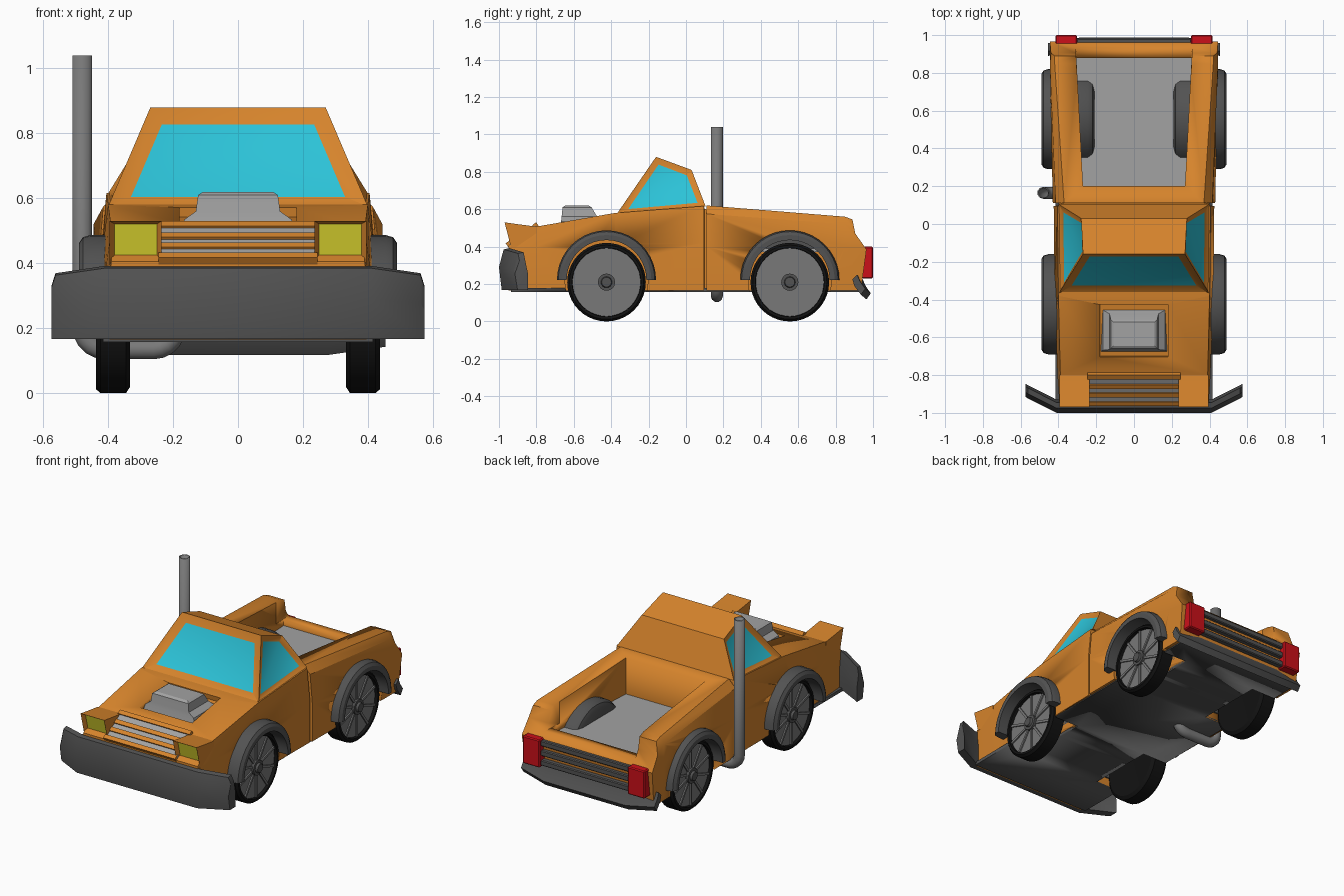
import bpy, bmesh, math
from mathutils import Matrix, Vector

if "Cube" in bpy.data.objects:
    bpy.data.objects.remove(bpy.data.objects["Cube"])


def material(name, rgb):
    m = bpy.data.materials.new(name)
    m.diffuse_color = (*rgb, 1)
    m.use_nodes = True
    m.node_tree.nodes["Principled BSDF"].inputs["Base Color"].default_value = m.diffuse_color
    return m


ORANGE = material("orange_paint", (0.67, 0.23, 0.025))
GLASS = material("glass", (0.025, 0.54, 0.68))
YELLOW = material("lamp_yellow", (0.75, 0.7, 0.03))
RED = material("lamp_red", (0.6, 0.005, 0.01))
BLACK = material("rubber", (0.006, 0.006, 0.006))
DARK = material("dark_grey", (0.085, 0.085, 0.085))
MID = material("mid_grey", (0.19, 0.19, 0.19))
LIGHT = material("light_grey", (0.36, 0.36, 0.36))


def finish(name, bm, *mats):
    bmesh.ops.remove_doubles(bm, verts=bm.verts, dist=1e-5)
    bmesh.ops.recalc_face_normals(bm, faces=bm.faces)
    me = bpy.data.meshes.new(name)
    bm.to_mesh(me)
    bm.free()
    for m in mats:
        me.materials.append(m)
    me.shade_smooth()
    me.set_sharp_from_angle(angle=math.radians(30))
    ob = bpy.data.objects.new(name, me)
    bpy.context.collection.objects.link(ob)
    return ob


def loft_bm(loops, closed=False, strip=False):
    bm = bmesh.new()
    rows = [[bm.verts.new(p) for p in lp] for lp in loops]
    n = len(rows[0])
    pairs = list(zip(rows, rows[1:])) + ([(rows[-1], rows[0])] if closed else [])
    for a, b in pairs:
        for i in range(n):
            j = (i + 1) % n
            bm.faces.new((a[i], a[j], b[j], b[i]))
    if not closed:
        for r in (rows[0], rows[-1]):
            if strip:
                for i in range(n // 2 - 1):
                    bm.faces.new((r[i], r[i + 1], r[n - 2 - i], r[n - 1 - i]))
            else:
                bm.faces.new(r)
    bmesh.ops.recalc_face_normals(bm, faces=bm.faces)
    return bm


def mirrored(half):
    return [(-x, y, z) for x, y, z in half] + [(x, y, z) for x, y, z in reversed(half)]


def lathe(name, prof, s, y, z, mat, full=True, n=32):
    # revolve an (x, radius) outline around an axle along x
    span = 2 * math.pi if full else math.pi
    ang = [span * i / n for i in range(n if full else n + 1)]
    loops = [[(s * x, y + r * math.cos(a), z + r * math.sin(a)) for x, r in prof] for a in ang]
    return finish(name, loft_bm(loops, closed=full), mat)


def box(name, size, loc, mat, rot=0, bevel=0):
    bm = bmesh.new()
    M = Matrix.Translation(loc) @ Matrix.Rotation(rot, 4, 'X') @ Matrix.Diagonal((*size, 1))
    bmesh.ops.create_cube(bm, size=1, matrix=M)
    if bevel:
        bmesh.ops.bevel(bm, geom=bm.edges[:], offset=bevel, segments=1, affect='EDGES')
    return finish(name, bm, mat)


def cut(ob, cutter):
    cutter.hide_render = True
    cutter.hide_set(True)
    m = ob.modifiers.new("cut", 'BOOLEAN')
    m.object, m.operation, m.solver = cutter, 'DIFFERENCE', 'EXACT'


def inset_panel(bm, test, width, depth):
    faces = [f for f in bm.faces if test(f.normal)]
    bmesh.ops.inset_individual(bm, faces=faces, thickness=width, depth=depth, use_even_offset=True)
    for f in faces:
        f.material_index = 1


# front body: y, top half width, top z, middle half width, middle z
rows = [(-.95, .39, .405, .395, .37), (-.80, .39, .507, .405, .40), (-.38, .40, .58, .42, .42),
        (.095, .405, .617, .425, .42), (.10, .385, .60, .40, .42), (.13, .385, .60, .40, .42)]
front = finish("front_body", loft_bm([mirrored([(xm, y, .165), (xm, y, zm), (xt, y, zt)])
               for y, xt, zt, xm, zm in rows], strip=True), ORANGE)

# cargo bed body
bed = finish("bed_body", loft_bm([
    mirrored([(.43, .11, .165), (.43, .11, .40), (.415, .11, .575), (.37, .11, .62)]),
    mirrored([(.435, .85, .165), (.445, .85, .40), (.445, .85, .52), (.42, .85, .56)]),
    mirrored([(.435, .935, .165), (.445, .965, .385), (.44, .905, .47), (.42, .89, .545)])],
    strip=True), ORANGE)


def prism(name, y0, x0, y1, x1, z0):
    return finish(name, loft_bm([mirrored([(x, y, z0), (x, y, .9)]) for y, x in ((y0, x0), (y1, x1))]), ORANGE)


cut(bed, prism("bed_cutter", .20, .27, .88, .305, .385))
cut(bed, prism("tailgate_cutter", .80, .302, 1.1, .316, .43))
finish("bed_floor", loft_bm([mirrored([(x, y, .37), (x, y, .39)]) for y, x in ((.20, .272), (.88, .307))]), LIGHT)

# underbody plate
under = box("underbody", (.83, 1.86, .02), (0, -.005, .168), DARK)

# cab with recessed windows
cab_bm = loft_bm([
    [(-.40, -.37, .575), (.40, -.37, .575), (.40, .105, .615), (-.40, .105, .615)],
    [(-.27, -.16, .88), (.27, -.16, .88), (.28, .03, .81), (-.28, .03, .81)]])
inset_panel(cab_bm, lambda n: n.y < -.6, .05, -.02)
inset_panel(cab_bm, lambda n: abs(n.x) > .6, .032, -.015)
finish("cab", cab_bm, ORANGE, GLASS)

# hood opening and engine intake
cut(front, box("hood_cutter", (.36, .28, .12), (0, -.57, .578), ORANGE, rot=.165))


def ring(hx, y0, y1, z):
    return [(-hx, y0, z), (hx, y0, z), (hx, y1, z), (-hx, y1, z)]


finish("engine_intake", loft_bm([ring(.175, -.675, -.45, .50), ring(.165, -.668, -.455, .535),
       ring(.13, -.665, -.475, .56), ring(.123, -.66, -.505, .61), ring(.108, -.645, -.52, .62)]), LIGHT)

# grille on the sloping nose
slope = math.atan2(.102, .15)
box("grille", (.49, .165, .02), (0, -.873, .459), LIGHT, slope)
for t in (.02, .36, .66, .97):
    box("grille_slat", (.49, .026, .03), (0, -.80 - .15 * t, .512 - .102 * t), ORANGE, slope)

for s in (-1, 1):
    # headlight pod
    prof = [(-.97, .53), (-.935, .395), (-.80, .395), (-.80, .507), (-.90, .52)]
    pod = loft_bm([[(s * x, y, z) for y, z in prof] for x in (.235, .395)])
    inset_panel(pod, lambda n: n.y < -.8, .015, -.022)
    finish("headlight", pod, ORANGE, YELLOW)
    # tail light
    box("tail_light", (.115, .06, .17), (s * .358, .97, .315), RED, bevel=.006)
    for y in (-.425, .555):
        # wheel arch opening and fender flare
        arch = lathe("arch_cutter", [(.25, 0), (.25, .222), (.6, .222), (.6, 0)], s, y, .215, DARK)
        for ob in ((front if y < 0 else bed), under):
            cut(ob, arch)
        lathe("fender_flare", [(.21, 0), (.21, .225), (.22, .25), (.245, .264), (.455, .265), (.478, .258),
              (.49, .24), (.49, .213), (.25, .213), (.25, 0)], s, y, .222, DARK, full=False, n=20)
        # tyre, rim, hub and spokes
        lathe("tyre", [(.335, 0), (.332, .19), (.345, .21), (.423, .21), (.437, .198), (.437, .184),
              (.40, .18), (.40, 0)], s, y, .21, BLACK, n=40)
        lathe("rim", [(.39, 0), (.39, .184), (.418, .184), (.418, 0)], s, y, .21, MID, n=40)
        lathe("hub", [(.41, 0), (.41, .046), (.436, .046), (.436, .03), (.45, .026), (.45, 0)], s, y, .21, DARK, n=16)
        bm = bmesh.new()
        for k in range(10):
            M = (Matrix.Translation((s * .419, y, .21)) @ Matrix.Rotation(k * math.pi / 5, 4, 'X')
                 @ Matrix.Translation((0, 0, .112)) @ Matrix.Diagonal((.014, .014, .144, 1)))
            bmesh.ops.create_cube(bm, size=1, matrix=M)
        finish("spokes", bm, MID)

# front bumper with swept-back ends
prof = [(-.945, .392), (-.975, .385), (-1.0, .29), (-.985, .167), (-.93, .167), (-.93, .29)]
stations = [(-.575, .085, .28), (-.562, .077, .10), (-.41, 0, 0), (.41, 0, 0), (.562, .077, .10), (.575, .085, .28)]
finish("front_bumper", loft_bm([[(x, y + dy, z - max(0, z - .167) * k) for y, z in prof]
       for x, dy, k in stations]), DARK)

# rear bumper and tailgate bars
prof = [(.92, .20), (.945, .225), (.96, .19), (.988, .15), (.965, .118), (.93, .165)]
finish("rear_bumper", loft_bm([[(x, y - dy, z + dz) for y, z in prof] for x, dy, dz in
       ((-.455, .03, .025), (-.28, 0, 0), (.28, 0, 0), (.455, .03, .025))]), DARK)
for z in (.375, .315, .255):
    box("tailgate_bar", (.61, .035, .034), (0, .965, z), DARK, bevel=.005)

# exhaust stack
cu = bpy.data.curves.new("exhaust_stack", 'CURVE')
cu.dimensions, cu.bevel_depth, cu.bevel_resolution = '3D', .032, 3
sp = cu.splines.new('POLY')
path = [(-.19, .20)]
for cx, a0 in ((-.26, 0), (-.41, -90)):
    path += [(cx + .07 * math.cos(math.radians(a0 - 18 * i)), .205 + .07 * math.sin(math.radians(a0 - 18 * i)))
             for i in range(6)]
path = path[1:] + [(-.48, 1.04)]
sp.points.add(len(path) - 1)
for p, (x, z) in zip(sp.points, path):
    p.co = (x, .165, z, 1)
sp.use_smooth = True
pipe = bpy.data.objects.new("exhaust_stack", cu)
bpy.context.collection.objects.link(pipe)
cu.materials.append(MID)
wall = pipe.modifiers.new("wall", 'SOLIDIFY')
wall.thickness = .007
